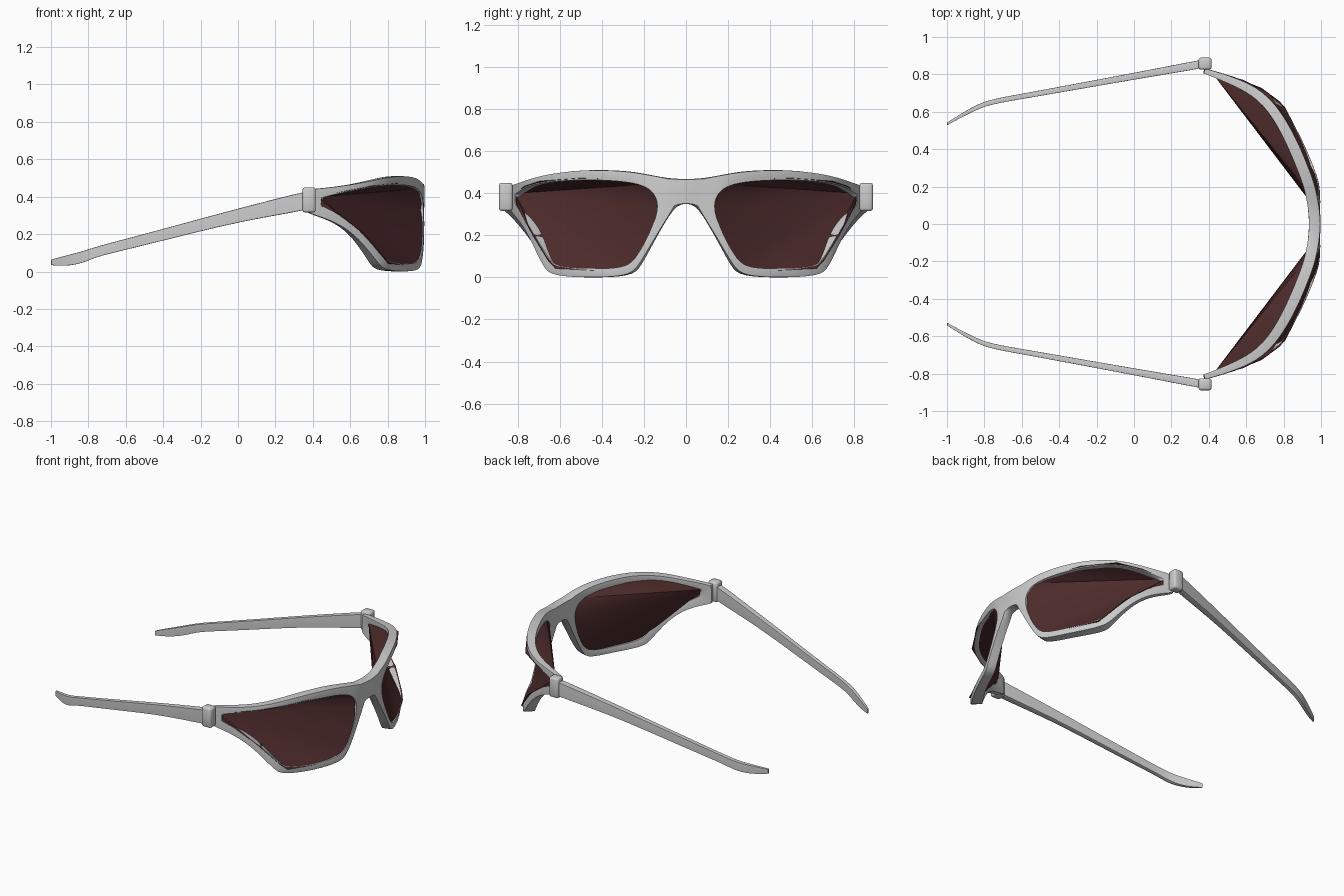
import bpy, bmesh, math
from mathutils import Vector

if "Cube" in bpy.data.objects:
    bpy.data.objects.remove(bpy.data.objects["Cube"])

# Wrap curve of the front: (y, x)
WRAP = [(0, 1.0), (.15, 1.0), (.24, .985), (.4, .925), (.51, .875), (.6, .82),
        (.69, .74), (.775, .58), (.81, .46), (.835, .37)]


def lerp(table, t):
    for (a, b), (c, d) in zip(table, table[1:]):
        if t <= c:
            return b + (d - b) * max(0, (t - a) / (c - a))
    return table[-1][1]


def wrap(y, z, depth=0.0):
    """Point on the wrapped front, moved inwards by depth along the normal."""
    lean = .03 * math.sin(math.pi * min(y / .82, 1)) * min(max((z - .2) / .25, 0), 1)
    a, b = max(y - .03, 0), min(y + .03, .835)
    slope = (lerp(WRAP, b) - lerp(WRAP, a)) / (b - a)
    n = Vector((1, -slope if y > 0 else 0, 0)).normalized()
    return Vector((lerp(WRAP, y) - lean, y, z)) - n * depth


def finish(name, bm, subsurf=True, angle=50):
    bmesh.ops.recalc_face_normals(bm, faces=bm.faces)
    me = bpy.data.meshes.new(name)
    bm.to_mesh(me)
    bm.free()
    ob = bpy.data.objects.new(name, me)
    bpy.context.collection.objects.link(ob)
    m = ob.modifiers.new("mirror", 'MIRROR')
    m.use_axis = (False, True, False)
    m.use_clip = True
    if subsurf:
        ob.modifiers.new("smooth", 'SUBSURF').levels = 2
        ob.modifiers["smooth"].render_levels = 2
    bpy.context.view_layer.objects.active = ob
    ob.select_set(True)
    bpy.ops.object.shade_smooth_by_angle(angle=math.radians(angle))
    ob.select_set(False)
    return ob


# Frame: matching outer and inner rim points in (y, z), from bridge top outwards
OUTER = [(.09, .472), (.20, .492), (.30, .508), (.5, .514), (.69, .487), (.775, .457),
         (.833, .438), (.833, .312), (.79, .265), (.74, .18), (.68, .045), (.64, .005),
         (.45, -.002), (.28, .005), (.23, .045), (.165, .16), (.052, .343)]
INNER = [(.15, .40), (.2, .437), (.30, .458), (.5, .466), (.69, .452), (.765, .428),
         (.814, .395), (.814, .35), (.785, .308), (.72, .20), (.65, .085), (.615, .048),
         (.45, .04), (.30, .045), (.245, .08), (.187, .175), (.125, .325)]
bm = bmesh.new()
crease = bm.edges.layers.float.new("crease_edge")


def depth(y, z):
    low = .015 if z < .25 and y > .5 else 0
    return low + lerp([(0, .062), (.65, .06), (.775, .045), (.83, .022)], y)


rings = []
for o, i in zip(OUTER, INNER):
    d = depth(*i)
    rings.append([bm.verts.new(wrap(*p)) for p in ((*o, 0), (*i, 0), (*i, d), (*o, d))])
mid = [[bm.verts.new(wrap(0, z, d)) for d in (0, .062)] for z in (.466, .352)]
n = len(rings)
for k in range(n):
    a, b = rings[k], rings[(k + 1) % n]
    for j in range(4):
        if k == n - 1 and j == 3:
            continue  # bridge joins here
        bm.faces.new((a[j], a[(j + 1) % 4], b[(j + 1) % 4], b[j]))
    for j in range(4):
        e = bm.edges.get((a[j], b[j]))
        if e:
            e[crease] = .6
for k in (6, 7):  # square outer ends at the hinges
    for j in (0, 3):
        bm.edges.get((rings[k][j], rings[k][(j + 1) % 4]))[crease] = .6
top, low = rings[0], rings[-1]
(tf, tb), (lf, lb) = mid
for f in ((top[0], low[0], lf, tf), (top[3], tb, lb, low[3]),
          (top[0], tf, tb, top[3]), (low[0], low[3], lb, lf)):
    bm.faces.new(f)
for a, b in ((top[0], tf), (top[3], tb), (low[0], lf), (low[3], lb)):
    bm.edges.get((a, b))[crease] = .6
finish("front_frame", bm)

# Lenses: taut sheets fanned from the outer corner, front and back, with a rim wall
TIP = 6
outline = [INNER[(TIP + k) % n] for k in range(n)]
cy, cz = .47, .25
bm = bmesh.new()
front, back = [], []
for y, z in outline:
    y2, z2 = y + (y - cy) * .012, z + (z - cz) * .03
    bulge = lerp([(.13, .004), (.45, .004), (.6, -.006), (.72, -.006), (.814, .004)], y)
    front.append(bm.verts.new(wrap(y2, z2, bulge)))
    back.append(bm.verts.new(wrap(y2, z2, depth(y, .4) - .008)))
for k in range(n):
    m = (k + 1) % n
    bm.faces.new((front[k], front[m], back[m], back[k]))
    if 0 < k < n - 1:
        bm.faces.new((front[0], front[k], front[m]))
        bm.faces.new((back[0], back[m], back[k]))
lens = finish("lens", bm, subsurf=False, angle=25)
mat = bpy.data.materials.new("dark_red_tint")
mat.diffuse_color = (.075, .024, .024, 1)
mat.use_nodes = True
mat.node_tree.nodes["Principled BSDF"].inputs["Base Color"].default_value = mat.diffuse_color
lens.data.materials.append(mat)

# Temple arms: sections x, y, bottom, top, width
ARM = [(.36, .855, .328, .428, .046), (0, .79, .265, .337, .036), (-.31, .734, .188, .252, .032),
       (-.60, .682, .116, .174, .028), (-.755, .655, .08, .134, .027),
       (-.83, .63, .044, .108, .027), (-.92, .582, .028, .085, .022), (-1, .535, .034, .064, .014)]
bm = bmesh.new()
crease = bm.edges.layers.float.new("crease_edge")
prev = None
for x, y, z0, z1, w in ARM:
    ring = [bm.verts.new((x, y + s * w / 2, z)) for s, z in ((-1, z0), (1, z0), (1, z1), (-1, z1))]
    if prev:
        for j in range(4):
            bm.faces.new((prev[j], prev[(j + 1) % 4], ring[(j + 1) % 4], ring[j]))
            bm.edges.get((prev[j], ring[j]))[crease] = .6
    if prev is None or x == -1:
        for e in bm.faces.new(ring).edges:
            e[crease] = .8
    prev = ring
finish("temple_arm", bm)

# Hinge blocks
bm = bmesh.new()
bmesh.ops.create_cube(bm, size=1)
bmesh.ops.scale(bm, vec=(.07, .064, .134), verts=bm.verts)
bmesh.ops.translate(bm, vec=(.38, .857, .383), verts=bm.verts)
bmesh.ops.bevel(bm, geom=bm.edges[:], offset=.012, segments=2, affect='EDGES', profile=.5)
finish("hinge_block", bm, subsurf=False)
